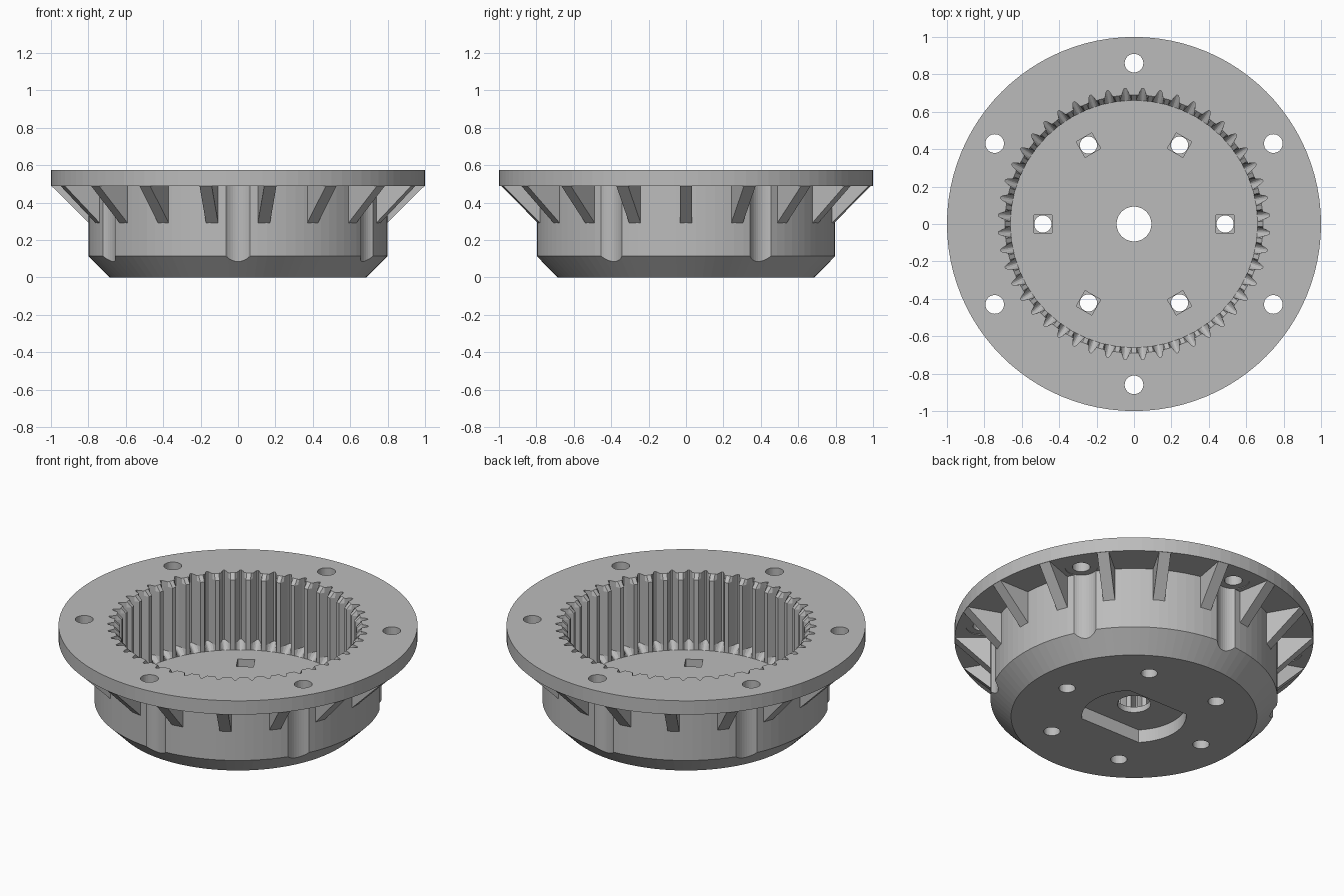
import bpy, bmesh
from math import sin, cos, pi, radians
from mathutils import Matrix, Vector

cube = bpy.data.objects.get("Cube")
if cube:
    bpy.data.objects.remove(cube, do_unlink=True)

grey = bpy.data.materials.new("plain grey")
grey.use_nodes = True
COLOUR = (0.5, 0.5, 0.5, 1)
grey.diffuse_color = COLOUR
for node in grey.node_tree.nodes:
    if node.type == 'BSDF_PRINCIPLED':
        node.inputs["Base Color"].default_value = COLOUR


def loft(bm, rings):
    """Closed solid through equally long loops of points."""
    loops = [[bm.verts.new(p) for p in ring] for ring in rings]
    n = len(loops[0])
    for low, high in zip(loops, loops[1:]):
        for i in range(n):
            j = (i + 1) % n
            bm.faces.new((low[i], low[j], high[j], high[i]))
    bm.faces.new(loops[0][::-1])
    bm.faces.new(loops[-1])


def circle(r, z, n=96, x=0.0, y=0.0):
    return [(x + r * cos(2 * pi * i / n), y + r * sin(2 * pi * i / n), z) for i in range(n)]


def finish(bm, name):
    bmesh.ops.recalc_face_normals(bm, faces=bm.faces)
    mesh = bpy.data.meshes.new(name)
    bm.to_mesh(mesh)
    bm.free()
    mesh.materials.append(grey)
    obj = bpy.data.objects.new(name, mesh)
    bpy.context.collection.objects.link(obj)
    return obj


def cut(target, rings, turns=(0,)):
    """Subtract a lofted solid, repeated at the given angles about z."""
    bm = bmesh.new()
    for angle in turns:
        spin = Matrix.Rotation(radians(angle), 3, 'Z')
        loft(bm, [[spin @ Vector(p) for p in ring] for ring in rings])
    cutter = finish(bm, "cutter")
    cutter.hide_render = True
    mod = target.modifiers.new("cut", 'BOOLEAN')
    mod.operation = 'DIFFERENCE'
    mod.solver = 'EXACT'
    mod.object = cutter
    bpy.context.view_layer.update()
    graph = bpy.context.evaluated_depsgraph_get()
    mesh = bpy.data.meshes.new_from_object(target.evaluated_get(graph))
    target.modifiers.clear()
    target.data = mesh
    bpy.data.objects.remove(cutter, do_unlink=True)


# Turned housing: chamfered base, drum and mounting flange
FLANGE, TOP, FLOOR = 0.49, 0.575, 0.115
bm = bmesh.new()
loft(bm, [circle(r, z) for r, z in
          [(0.685, 0), (0.8, 0.115), (0.8, FLANGE), (1, FLANGE), (1, TOP)]])
housing = finish(bm, "ring_gear_housing")

# Internal teeth, with a sloped foot and bevelled tooth tips at the rim
TEETH = 48
HALF_GAP = [(0.36, 0.66), (0.24, 0.687), (0.13, 0.713), (0.05, 0.727)]
GAP = [(-f, r) for f, r in HALF_GAP] + HALF_GAP[::-1]


def gear(z, low=0.0, high=1.0):
    points = []
    for k in range(TEETH):
        for f, r in GAP:
            a = 2 * pi * (k + 0.5 + f) / TEETH
            r = min(max(r, low), high)
            points.append((r * cos(a), r * sin(a), z))
    return points


cut(housing, [gear(FLOOR, high=0.66), gear(0.15), gear(0.545),
              gear(TOP, low=0.69), gear(TOP + 0.05, low=0.69)])

# Flange screw holes and the head clearance grooves down the drum
hole_turns = range(30, 390, 60)
cut(housing, [circle(0.09, z, 40, 0.86) for z in (-0.1, FLANGE + 0.004)], hole_turns)
cut(housing, [circle(0.05, z, 32, 0.86) for z in (0.4, 0.7)], hole_turns)

# Floor screw holes with square nut pockets
S = 0.048
square = [(0.487 - S, -S), (0.487 + S, -S), (0.487 + S, S), (0.487 - S, S)]
cut(housing, [[(x, y, z) for x, y in square] for z in (0.06, 0.2)], range(0, 360, 60))
cut(housing, [circle(0.046, z, 32, 0.487) for z in (-0.1, 0.2)], range(0, 360, 60))

# Flat-sided shaft recess underneath and the central bore
cut(housing, [[(x, max(-0.205, min(0.205, y)), z) for x, y, z in circle(0.29, z)]
              for z in (-0.1, 0.08)])
cut(housing, [circle(0.093, z, 48) for z in (-0.1, 0.2)])

# Triangular ribs bracing the flange
bm = bmesh.new()
W = 0.033
for k in range(18):
    spin = Matrix.Rotation(2 * pi * k / 18, 3, 'Z')
    side = [(0.77, 0.29), (0.797, 0.29), (0.998, FLANGE), (0.998, FLANGE + 0.01), (0.77, FLANGE + 0.01)]
    loft(bm, [[spin @ Vector((x, y, z)) for x, z in side] for y in (-W, W)])
finish(bm, "flange_ribs")
